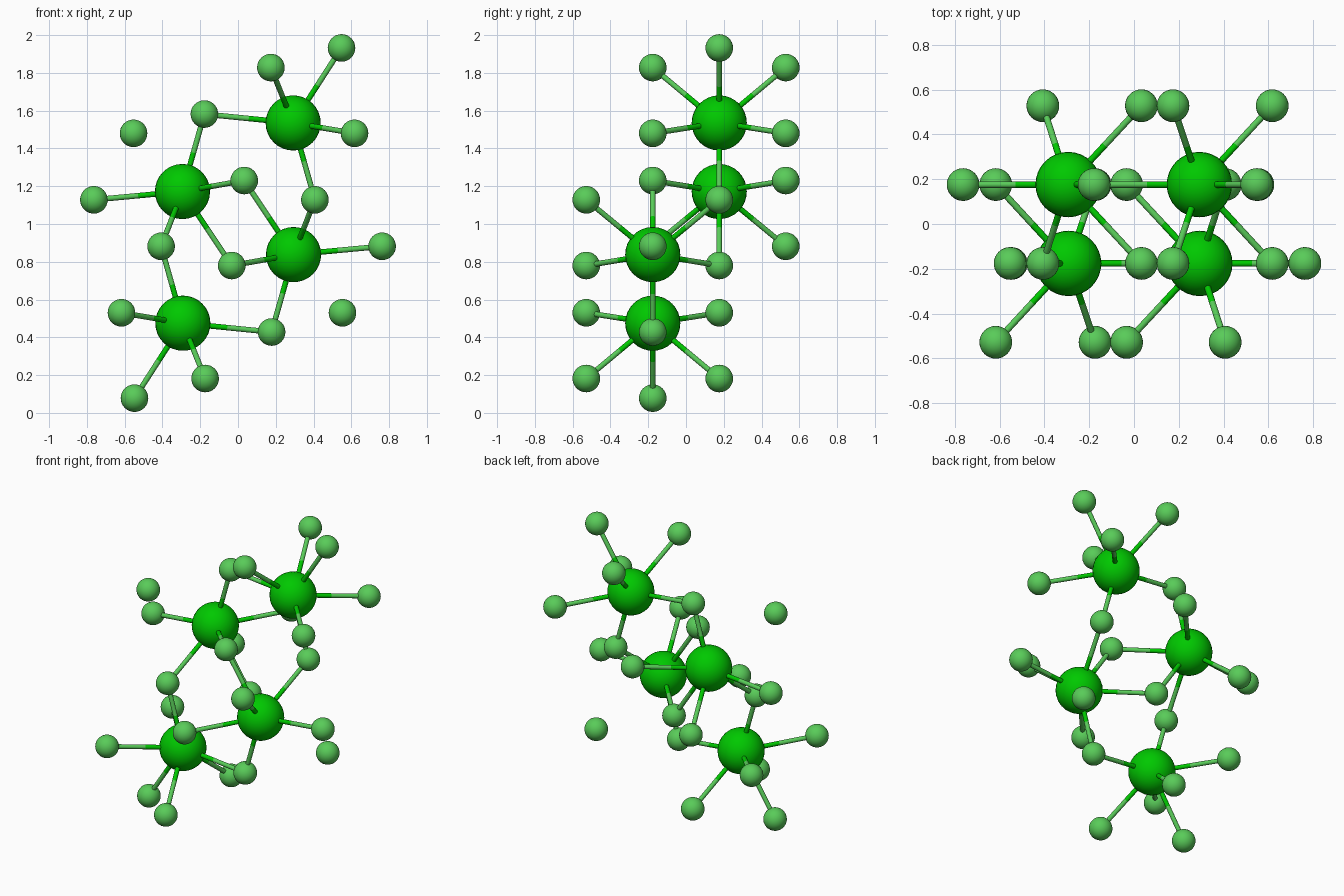
import bpy
from mathutils import Vector

if "Cube" in bpy.data.objects:
    bpy.data.objects.remove(bpy.data.objects["Cube"])

CENTRE_Z = 1.005
Y1, Y2 = 0.176, 0.528      # atom layers in depth
R_BIG, R_SMALL, R_BOND = 0.146, 0.073, 0.0145


def material(name, rgb):
    m = bpy.data.materials.new(name)
    m.diffuse_color = (*rgb, 1)
    m.use_nodes = True
    m.node_tree.nodes["Principled BSDF"].inputs["Base Color"].default_value = m.diffuse_color
    return m


big_mat = material("deep_green", (0.0, 0.58, 0.0))
small_mat = material("light_green", (0.1, 0.6, 0.1))


def finish(name, mat):
    ob = bpy.context.object
    ob.name = name
    ob.data.materials.append(mat)
    bpy.ops.object.shade_smooth_by_angle()


def ball(name, p, r, mat):
    bpy.ops.mesh.primitive_uv_sphere_add(segments=32, ring_count=16, radius=r, location=p)
    finish(name, mat)


def rod(name, a, b, mat):
    d = b - a
    bpy.ops.mesh.primitive_cylinder_add(
        vertices=16, radius=R_BOND, depth=d.length, location=(a + b) / 2,
        rotation=d.to_track_quat('Z', 'Y').to_euler())
    finish(name, mat)


# Upper half of the cluster; heights are relative to the inversion centre
top_bonds = [(0.548, Y1, 0.927), (0.174, -Y1, 0.823), (0.174, Y2, 0.823),
             (-0.178, Y1, 0.577), (0.617, -Y1, 0.475), (0.617, Y2, 0.475),
             (0.407, Y1, 0.123)]
mid_bonds = [(-0.178, Y1, 0.577), (0.033, -Y1, 0.225), (0.033, Y2, 0.225),
             (-0.763, Y1, 0.123), (-0.033, Y1, -0.225),
             (-0.407, -Y1, -0.123), (-0.407, Y2, -0.123)]
centres = [((0.292, Y1, 0.53), top_bonds), ((-0.294, Y1, 0.167), mid_bonds)]
loose = (-0.553, -Y1, 0.475)

# The lower half is the upper half inverted through the centre
small_atoms = set()
for sign in (1, -1):
    def place(p):
        return Vector((sign * p[0], sign * p[1], CENTRE_Z + sign * p[2]))

    small_atoms.add(tuple(round(c, 3) for c in place(loose)))
    for c, ends in centres:
        a = place(c)
        ball("large_atom", a, R_BIG, big_mat)
        for e in ends:
            b = place(e)
            mid = (a + b) / 2
            rod("bond_inner_half", a, mid, big_mat)
            rod("bond_outer_half", mid, b, small_mat)
            small_atoms.add(tuple(round(v, 3) for v in b))

for p in sorted(small_atoms):
    ball("small_atom", p, R_SMALL, small_mat)
